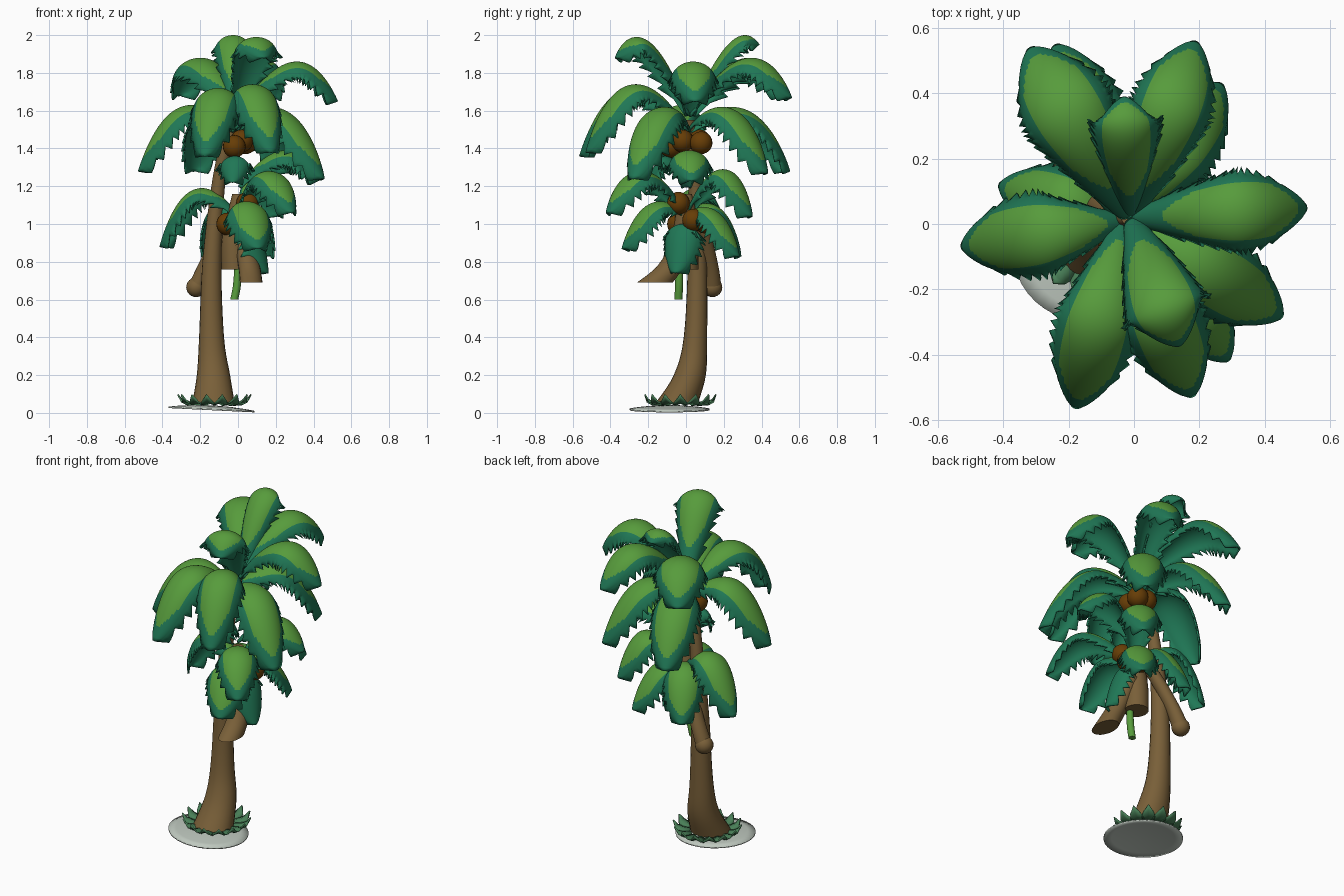
import bpy, math
from mathutils import Vector

if "Cube" in bpy.data.objects:
    bpy.data.objects.remove(bpy.data.objects["Cube"])


def material(name, rgb):
    m = bpy.data.materials.new(name)
    m.diffuse_color = (*rgb, 1)
    m.use_nodes = True
    m.node_tree.nodes["Principled BSDF"].inputs["Base Color"].default_value = m.diffuse_color
    return m


LIGHT = material("light_green", (0.095, 0.330, 0.045))
DARK = material("dark_green", (0.014, 0.185, 0.092))
BARK = material("bark_brown", (0.190, 0.115, 0.040))
NUT = material("coconut_brown", (0.135, 0.047, 0.002))
STONE = material("pale_grey", (0.52, 0.58, 0.52))
GRASS = material("grass_green", (0.065, 0.210, 0.095))


def make(name, verts, faces, mats, thick=0, index=None, angle=40):
    me = bpy.data.meshes.new(name)
    me.from_pydata(verts, [], faces)
    for m in mats:
        me.materials.append(m)
    if index:
        me.polygons.foreach_set("material_index", index)
    me.shade_smooth()
    me.set_sharp_from_angle(angle=math.radians(angle))
    ob = bpy.data.objects.new(name, me)
    bpy.context.collection.objects.link(ob)
    if thick:
        s = ob.modifiers.new("thickness", 'SOLIDIFY')
        s.thickness = thick
        s.offset = -1
        s.material_offset = s.material_offset_rim = len(mats) - 1
    return ob


def catmull(a, b, c, d, t):
    return [0.5 * (2 * q + (r - p) * t + (2 * p - 5 * q + 4 * r - s) * t * t
                   + (3 * q - p - 3 * r + s) * t ** 3)
            for p, q, r, s in zip(a, b, c, d)]


def loft(name, rings, mat, n=20, steps=5):
    """Tube through horizontal rings (x, y, z, rx, ry), smoothly interpolated."""
    k = [rings[0]] + rings + [rings[-1]]
    path = [catmull(*k[i:i + 4], s / steps)
            for i in range(len(rings) - 1) for s in range(steps)] + [rings[-1]]
    verts = [(x + rx * math.cos(2 * math.pi * j / n),
              y + ry * math.sin(2 * math.pi * j / n), z)
             for x, y, z, rx, ry in path for j in range(n)]
    faces = [(i * n + j, i * n + (j + 1) % n, (i + 1) * n + (j + 1) % n, (i + 1) * n + j)
             for i in range(len(path) - 1) for j in range(n)]
    faces += [tuple(range(n))[::-1], tuple(range(len(verts) - n, len(verts)))]
    return make(name, verts, faces, [mat])


def ball(name, loc, r, mat):
    bpy.ops.mesh.primitive_uv_sphere_add(segments=20, ring_count=12, radius=r, location=loc)
    ob = bpy.context.object
    ob.name = name
    ob.data.materials.append(mat)
    ob.data.shade_smooth()


def frond(name, base, tip, peak, width, dark_base):
    """Arched leaf with a domed section, toothed edges and a dark border."""
    base, tip = Vector(base), Vector(tip)
    ctrl = base.lerp(tip, 0.62)
    ctrl.z = peak + math.sqrt((peak - base.z) * (peak - tip.z))
    out = Vector((tip.x - base.x, tip.y - base.y, 0)).normalized()
    side = Vector((0, 0, 1)).cross(out)
    teeth, nv, wide = 12, 22, 0.57
    nu = teeth * 5
    verts, faces, index = [], [], []
    for i in range(nu + 1):
        t = i / nu
        p = base * (1 - t) ** 2 + ctrl * 2 * t * (1 - t) + tip * t * t
        tan = ((ctrl - base) * (1 - t) + (tip - ctrl) * t).normalized()
        nor = tan.cross(side)
        if t < wide:
            w = width * (0.25 + 0.75 * math.sin(math.pi / 2 * t / wide))
        else:
            w = width * math.sqrt(1 - ((t - wide) / (1.004 - wide)) ** 2.6)
        for j in range(nv + 1):
            a = math.radians(75) * (2 * j / nv - 1)
            q = p + side * w * math.sin(a) - nor * w * 0.88 * (1 - math.cos(a))
            if j in (0, nv) and i > 4:  # pointed teeth along the edge
                k = (i % 5) / 4
                q += (side * math.copysign(0.022, a) - nor * 0.032 + tan * 0.01) * k
            verts.append(q)
    for i in range(nu):
        for j in range(nv):
            a = i * (nv + 1) + j
            faces.append((a, a + nv + 1, a + nv + 2, a + 1))
            u = abs(2 * (j + 0.5) / nv - 1)
            t = (i + 0.5) / nu
            # light patch is an oval kept inside the border
            limit = 0.66 * min(1, (max(0, t - dark_base) / 0.15) ** 0.5)
            limit *= min(1, (max(0, 0.94 - t) / 0.15) ** 0.5)
            index.append(0 if u < limit else 1)
    make(name, verts, faces, [LIGHT, DARK], 0.01, index, 60)


# fronds: (tip, peak height, half width)
top = [((-0.03, 0.39, 1.95), 2.0, 0.10), ((0.14, -0.375, 1.88), 1.99, 0.125),
       ((0.53, 0.05, 1.65), 1.86, 0.12), ((0.19, 0.56, 1.67), 1.88, 0.12),
       ((-0.32, 0.54, 1.68), 1.88, 0.14)]
middle = [((-0.53, -0.07, 1.28), 1.63, 0.125), ((-0.18, -0.565, 1.36), 1.72, 0.125),
          ((0.18, -0.53, 1.38), 1.74, 0.125), ((0.455, -0.285, 1.24), 1.62, 0.125),
          ((0.27, 0.43, 1.27), 1.62, 0.12), ((-0.24, 0.55, 1.28), 1.62, 0.13)]
lower = [((-0.415, 0.12, 0.88), 1.19, 0.11), ((0.11, -0.34, 0.87), 1.12, 0.12),
         ((0.29, -0.42, 1.06), 1.28, 0.11), ((0.43, 0.03, 1.23), 1.39, 0.11),
         ((0.22, 0.35, 1.04), 1.29, 0.11), ((-0.17, 0.29, 0.83), 1.11, 0.11),
         ((0.17, 0.28, 0.83), 1.09, 0.10)]
for label, base, group, dark in (("top", (-0.01, 0.02, 1.58), top, 0.15),
                                 ("middle", (-0.03, 0.01, 1.5), middle, 0.08),
                                 ("lower", (0, 0, 1.05), lower, 0.12)):
    for n, (tip, peak, w) in enumerate(group):
        b = base
        if label == "lower" and peak > 1.35:
            b = (0, 0, 1.2)
        frond(f"{label}_frond_{n + 1}", b, tip, peak, w, dark)
frond("hanging_frond", (0.02, 0, 0.96), (0.16, -0.06, 0.74), 1.0, 0.105, 1)
frond("small_front_frond", (0, 0, 1.24), (-0.03, -0.2, 1.22), 1.36, 0.08, 1)

# main trunk and the short hanging trunks
loft("trunk", [(-0.13, -0.05, 0.05, 0.113, 0.113), (-0.13, 0.02, 0.2, 0.088, 0.085),
               (-0.14, 0.05, 0.4, 0.066, 0.062), (-0.138, 0.06, 0.8, 0.05, 0.05),
               (-0.105, 0.05, 1.2, 0.036, 0.036), (-0.06, 0.03, 1.42, 0.035, 0.035),
               (-0.015, 0.02, 1.55, 0.024, 0.024)], BARK)
loft("centre_stub", [(-0.02, -0.005, 0.76, 0.068, 0.072), (-0.02, -0.005, 0.92, 0.066, 0.068),
                     (0, 0, 1.08, 0.05, 0.05), (0, 0, 1.16, 0.03, 0.03)], BARK)
loft("front_stub", [(0.07, -0.165, 0.69, 0.06, 0.095), (0.058, -0.08, 0.78, 0.057, 0.07),
                    (0.02, 0, 0.94, 0.05, 0.05)], BARK)
loft("back_stub", [(-0.222, 0.14, 0.66, 0.048, 0.048), (-0.17, 0.128, 0.78, 0.043, 0.043),
                   (-0.07, 0.08, 0.98, 0.04, 0.04), (-0.01, 0.02, 1.08, 0.03, 0.03)], BARK)
ball("back_stub_end", (-0.222, 0.14, 0.665), 0.052, BARK)
loft("green_stem", [(-0.02, -0.04, 0.6, 0.021, 0.021), (-0.005, -0.037, 0.68, 0.021, 0.021),
                    (0, -0.035, 0.8, 0.018, 0.018)], LIGHT, 12)

# coconuts
for n, c in enumerate([(-0.02, -0.08, 1.41), (0.02, -0.02, 1.44), (0.04, 0.08, 1.43),
                       (-0.03, 0.07, 1.44), (0.05, -0.04, 1.11), (0.08, 0.04, 1.02),
                       (-0.055, -0.04, 1.0), (0.03, 0.1, 1.01)]):
    ball(f"coconut_{n + 1}", c, 0.06, NUT)

# tilted shallow ground disc, hollow underneath
seg, rad = 40, [0.03, 0.1, 0.17, 0.212]
verts, faces = [], []
for r in rad:
    for j in range(seg):
        a = 2 * math.pi * j / seg
        x, y = r * 1.08 * math.cos(a), r * math.sin(a)
        verts.append((-0.14 + x, -0.087 + y, 0.022 - 0.05 * x + 0.018 * (1 - (r / 0.212) ** 2)))
for i in range(len(rad) - 1):
    for j in range(seg):
        k = (j + 1) % seg
        faces.append((i * seg + j, (i + 1) * seg + j, (i + 1) * seg + k, i * seg + k))
faces.append(tuple(range(seg)))
make("ground_disc", verts, faces, [STONE], 0.008)

# ring of pointed grass leaves around the trunk foot
verts, faces = [], []
for n in range(14):
    a = 2 * math.pi * n / 14
    out = Vector((math.cos(a), math.sin(a), 0))
    side = Vector((-out.y, out.x, 0))
    o = Vector((-0.125, -0.03, 0))
    k = len(verts)
    for r, z, w in ((0.095, 0.056, 0.03), (0.145, 0.06, 0.04), (0.172, 0.074, 0.03)):
        for s in (-1, 0, 1):
            verts.append(o + out * r + side * w * s + Vector((0, 0, z - 0.012 * abs(s))))
    verts.append(o + out * 0.19 + Vector((0, 0, 0.1)))
    for i in (0, 3):
        for j in (0, 1):
            faces.append((k + i + j, k + i + j + 3, k + i + j + 4, k + i + j + 1))
    faces += [(k + 6, k + 9, k + 7), (k + 7, k + 9, k + 8)]
make("grass_ring", verts, faces, [GRASS], 0.008)
